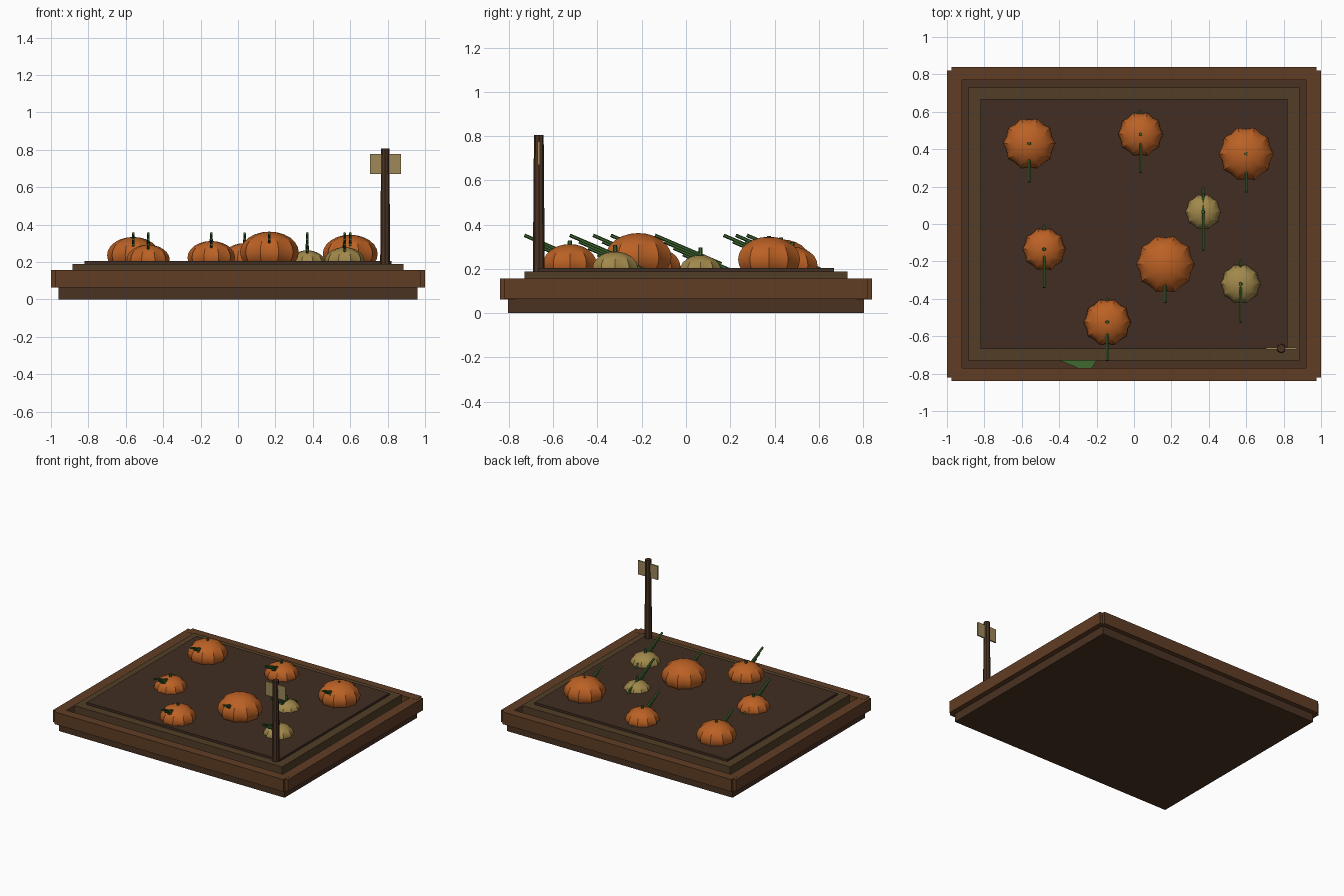
import bpy, bmesh, math
from mathutils import Vector

if "Cube" in bpy.data.objects:
    bpy.data.objects.remove(bpy.data.objects["Cube"])


def material(name, rgb):
    m = bpy.data.materials.new(name)
    m.diffuse_color = (*rgb, 1)
    m.use_nodes = True
    m.node_tree.nodes["Principled BSDF"].inputs["Base Color"].default_value = m.diffuse_color
    return m


WOOD = material("wood", (0.115, 0.047, 0.018))
DARK = material("dark_wood", (0.068, 0.032, 0.016))
RIM = material("soil_rim", (0.085, 0.048, 0.020))
SOIL = material("soil", (0.052, 0.027, 0.016))
ORANGE = material("orange_skin", (0.50, 0.12, 0.018))
PALE = material("pale_skin", (0.36, 0.25, 0.07))
GREEN = material("vine", (0.05, 0.14, 0.03))
BOARD = material("sign_board", (0.34, 0.25, 0.10))


def finish(name, bm, mat):
    bmesh.ops.recalc_face_normals(bm, faces=bm.faces)
    me = bpy.data.meshes.new(name)
    bm.to_mesh(me)
    bm.free()
    me.materials.append(mat)
    ob = bpy.data.objects.new(name, me)
    bpy.context.collection.objects.link(ob)
    return ob


def box(name, lo, hi, mat):
    bm = bmesh.new()
    bmesh.ops.create_cube(bm, size=1)
    for v in bm.verts:
        v.co = Vector([(a + b) / 2 + c * (b - a) for a, b, c in zip(lo, hi, v.co)])
    return finish(name, bm, mat)


def rod(name, p, q, r1, r2, sides, mat):
    p, q = Vector(p), Vector(q)
    bm = bmesh.new()
    bmesh.ops.create_cone(bm, cap_ends=True, segments=sides, radius1=r1, radius2=r2,
                          depth=(q - p).length)
    rot = (q - p).to_track_quat('Z', 'Y')
    for v in bm.verts:
        v.co = rot @ v.co + (p + q) / 2
    return finish(name, bm, mat)


def pumpkin(name, x, y, r, mat):
    # ribbed, squashed ball partly sunk in the soil
    n, rings, zc = 20, 12, 0.10 + 0.97 * r
    bm = bmesh.new()
    bmesh.ops.create_uvsphere(bm, u_segments=n, v_segments=rings, radius=1)
    for v in bm.verts:
        a = math.atan2(v.co.y, v.co.x)
        rib = r * (0.955 + 0.045 * math.cos(10 * a))
        v.co = Vector((x + v.co.x * rib, y + v.co.y * rib, zc + v.co.z * r * 0.7))
    ob = finish(name, bm, mat)
    bpy.ops.object.select_all(action='DESELECT')
    ob.select_set(True)
    bpy.context.view_layer.objects.active = ob
    bpy.ops.object.shade_smooth_by_angle(angle=math.radians(30))
    # stem
    top = 0.195 + 1.05 * r
    rod(name + "_stem", (x, y, top - 0.07), (x, y, top), 0.012, 0.009, 6, GREEN)
    # staggered bundle of slanted vines
    for k in range(4):
        y0, z0 = y - 0.205 + 0.042 * k, 0.352 - 0.029 * k
        length = min(0.30, (z0 - 0.19) / 0.43)
        rod(f"{name}_vine_{k}", (x, y0, z0), (x, y0 + length, z0 - 0.43 * length),
            0.008, 0.008, 6, GREEN)


# planter base and soil steps
box("base", (-0.96, -0.805, 0), (0.96, 0.805, 0.10), DARK)
box("soil_rim", (-0.885, -0.73, 0.08), (0.885, 0.73, 0.188), RIM)
box("soil_bed", (-0.82, -0.668, 0.15), (0.82, 0.668, 0.205), SOIL)

# frame rails
for s, side in ((-1, "front"), (1, "back")):
    ys = sorted((s * 0.77, s * 0.84))
    box(side + "_rail", (-0.975, ys[0], 0.063), (0.975, ys[1], 0.157), WOOD)
for s, side in ((-1, "left"), (1, "right")):
    xs = sorted((s * 0.92, s * 1.0))
    box(side + "_rail", (xs[0], -0.82, 0.064), (xs[1], 0.82, 0.156), WOOD)

# fallen leaf showing in the groove
bm = bmesh.new()
bm.faces.new([bm.verts.new(p) for p in ((-0.42, -0.72, 0.13), (-0.30, -0.77, 0.13),
                                        (-0.225, -0.77, 0.13), (-0.195, -0.72, 0.13))])
finish("leaf", bm, GREEN)

# pumpkins and gourds
for i, (x, y, r, mat) in enumerate((
        (-0.56, 0.43, 0.14, ORANGE), (0.035, 0.48, 0.12, ORANGE),
        (0.60, 0.375, 0.147, ORANGE), (0.37, 0.065, 0.097, PALE),
        (-0.48, -0.135, 0.115, ORANGE), (0.168, -0.215, 0.157, ORANGE),
        (0.57, -0.32, 0.107, PALE), (-0.143, -0.525, 0.127, ORANGE))):
    pumpkin(f"pumpkin_{i + 1}", x, y, r, mat)

# sign post and board
rod("sign_post", (0.787, -0.665, 0.17), (0.787, -0.665, 0.806), 0.027, 0.022, 8, DARK)
box("sign_panel", (0.705, -0.67, 0.67), (0.872, -0.66, 0.776), BOARD)
